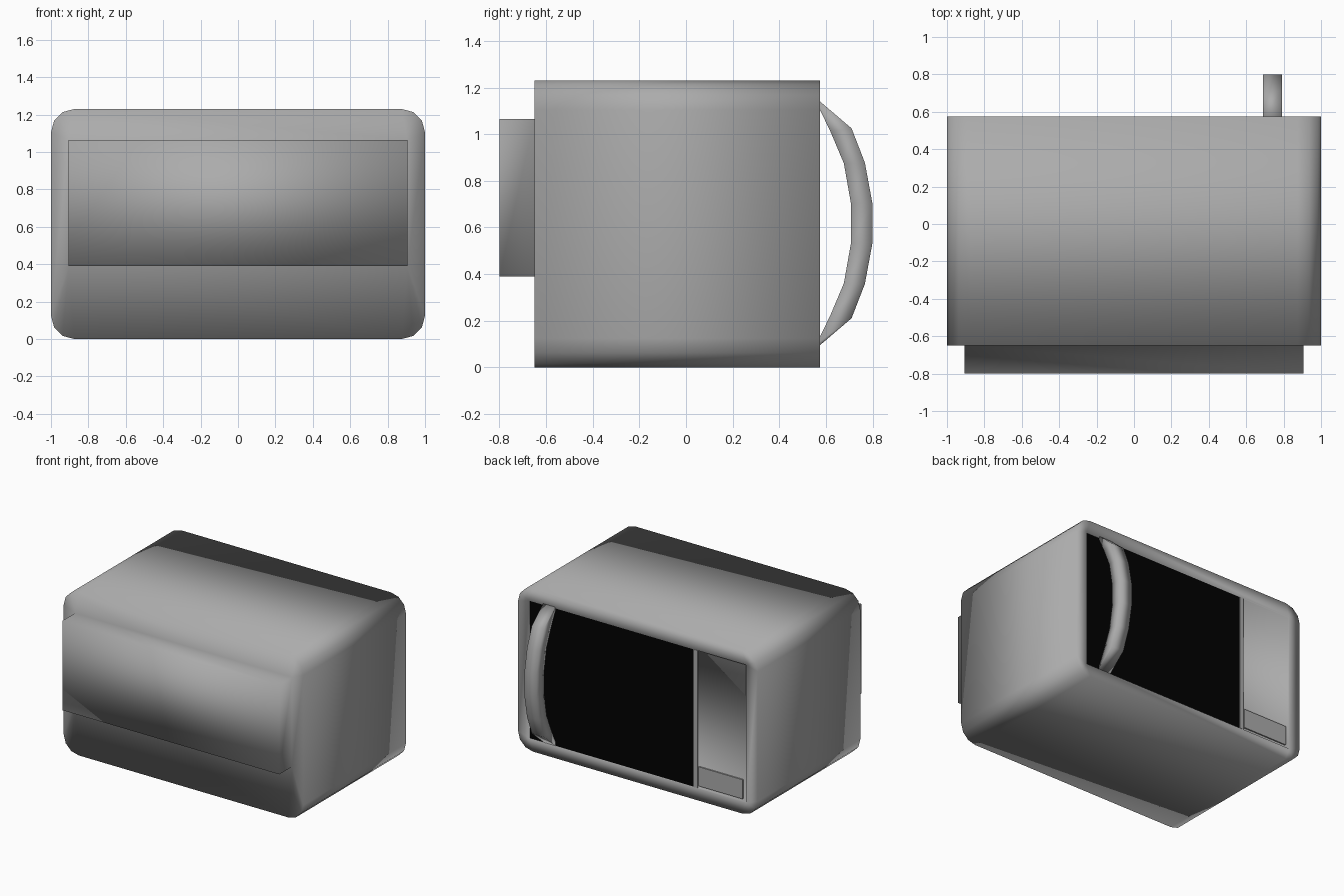
import bpy, bmesh, math

if "Cube" in bpy.data.objects:
    bpy.data.objects.remove(bpy.data.objects["Cube"])

Z_MID = 0.618
Y_DOOR = 0.575


def material(name, v):
    m = bpy.data.materials.new(name)
    m.diffuse_color = (v, v, v, 1)
    m.use_nodes = True
    m.node_tree.nodes["Principled BSDF"].inputs["Base Color"].default_value = m.diffuse_color
    return m


GREY = material("mid_grey", 0.41)
BLACK = material("dark_glass", 0.0005)


def add_object(name, bm, mat=GREY, smooth=False):
    bmesh.ops.recalc_face_normals(bm, faces=bm.faces)
    mesh = bpy.data.meshes.new(name)
    bm.to_mesh(mesh)
    bm.free()
    for p in mesh.polygons:
        p.use_smooth = smooth
    mesh.materials.append(mat)
    obj = bpy.data.objects.new(name, mesh)
    bpy.context.collection.objects.link(obj)
    return obj


def box(name, x0, x1, y0, y1, z0, z1, mat=GREY):
    bm = bmesh.new()
    bmesh.ops.create_cube(bm, size=1)
    for v in bm.verts:
        v.co = ((x0 + x1) / 2 + v.co.x * (x1 - x0),
                (y0 + y1) / 2 + v.co.y * (y1 - y0),
                (z0 + z1) / 2 + v.co.z * (z1 - z0))
    return add_object(name, bm, mat)


def ring(bm, half_x, z0, z1, y, r, segs=3):
    """Rounded rectangle in the xz plane; r = 0 gives square corners."""
    verts = []
    corners = [(1, 1, 0), (-1, 1, 90), (-1, -1, 180), (1, -1, 270)]
    for sx, sz, start in corners:
        cx = sx * (half_x - r)
        cz = z1 - r if sz > 0 else z0 + r
        for i in range(segs + 1):
            a = math.radians(start + 90 * i / segs)
            verts.append(bm.verts.new((cx + r * math.cos(a), y, cz + r * math.sin(a))))
    return verts


# Oven body: rear housing, rounded shell, flat rim and shallow door recess
bm = bmesh.new()
rings = [
    ring(bm, 0.905, 0.39, 1.065, -0.80, 0),
    ring(bm, 0.905, 0.39, 1.065, -0.65, 0),
    ring(bm, 1.0, 0.0, 1.23, -0.65, 0.125),
    ring(bm, 1.0, 0.0, 1.23, Y_DOOR, 0.125),
    ring(bm, 0.905, 0.09, 1.13, Y_DOOR, 0),
    ring(bm, 0.905, 0.09, 1.13, Y_DOOR - 0.01, 0),
]
n = len(rings[0])
for a, b in zip(rings, rings[1:]):
    for i in range(n):
        j = (i + 1) % n
        bm.faces.new((a[i], a[j], b[j], b[i]))
bm.faces.new(rings[0])
bm.faces.new(rings[-1])
bmesh.ops.remove_doubles(bm, verts=bm.verts, dist=0.0005)
add_object("oven_body", bm, smooth=True)

# Dark door window, divider strip and push button of the control panel
box("door_window", -0.466, 0.904, 0.55, Y_DOOR - 0.007, 0.091, 1.129, BLACK)
box("panel_divider", -0.497, -0.466, 0.55, Y_DOOR, 0.091, 1.129)
box("door_button", -0.875, -0.507, 0.55, Y_DOOR, 0.11, 0.255)

# Curved door handle: bow-shaped side profile of constant width
outer = [(0.56, 1.153), (0.71, 1.025), (0.767, 0.878), (0.799, 0.705)]
inner = [(0.56, 1.135), (0.62, 1.01), (0.677, 0.875), (0.707, 0.705)]


def mirrored(half):
    return half + [(y, 2 * Z_MID - z) for y, z in reversed(half)]


bm = bmesh.new()
sections = []
for (yo, zo), (yi, zi) in zip(mirrored(outer), mirrored(inner)):
    pts = [(0.69, yo, zo), (0.79, yo, zo), (0.79, yi, zi), (0.69, yi, zi)]
    sections.append([bm.verts.new(p) for p in pts])
for a, b in zip(sections, sections[1:]):
    for i in range(4):
        j = (i + 1) % 4
        bm.faces.new((a[i], a[j], b[j], b[i]))
bm.faces.new(sections[0])
bm.faces.new(sections[-1])
add_object("door_handle", bm, smooth=True)
